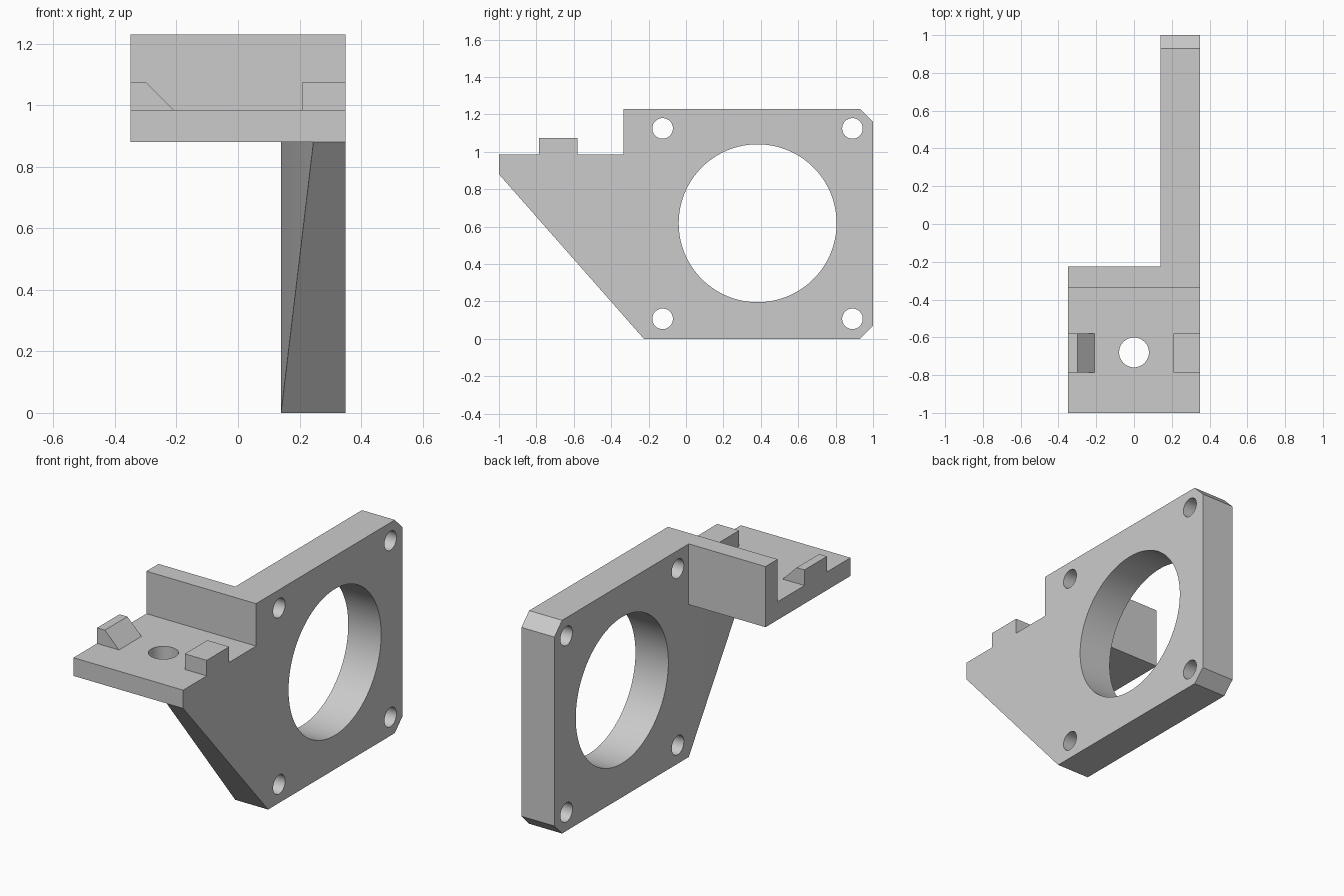
import bpy
import bmesh
import math
from mathutils import Matrix, Vector

cube = bpy.data.objects.get("Cube")
if cube:
    bpy.data.objects.remove(cube, do_unlink=True)

# Single plain grey material
grey = bpy.data.materials.new("plain grey")
grey.use_nodes = True
color = (0.6, 0.6, 0.6, 1)
grey.diffuse_color = color
grey.node_tree.nodes["Principled BSDF"].inputs["Base Color"].default_value = color

X_IN, X_OUT = 0.14, 0.35      # mounting plate thickness range
Y_WALL = -0.225               # back of the upright wall
Z_SHELF, Z_TOP = 0.88, 1.23


def add_object(name, bm):
    bmesh.ops.recalc_face_normals(bm, faces=bm.faces)
    mesh = bpy.data.meshes.new(name)
    bm.to_mesh(mesh)
    bm.free()
    mesh.materials.append(grey)
    obj = bpy.data.objects.new(name, mesh)
    bpy.context.collection.objects.link(obj)
    return obj


def prism(name, outline, start, end, axis):
    """Extrude an outline along x (points are y, z) or y (points are x, z)."""
    bm = bmesh.new()
    place = (lambda p: (start, *p)) if axis == "x" else (lambda p: (p[0], start, p[1]))
    face = bm.faces.new([bm.verts.new(place(p)) for p in outline])
    moved = bmesh.ops.extrude_face_region(bm, geom=[face])["geom"]
    step = Vector((end - start, 0, 0) if axis == "x" else (0, end - start, 0))
    bmesh.ops.translate(bm, vec=step, verts=[v for v in moved if isinstance(v, bmesh.types.BMVert)])
    return add_object(name, bm)


def drill(name, center, radius, axis, segments):
    bm = bmesh.new()
    turn = Matrix.Rotation(math.pi / 2, 4, "Y") if axis == "x" else Matrix()
    bmesh.ops.create_cone(bm, cap_ends=True, segments=segments, radius1=radius, radius2=radius,
                          depth=0.4, matrix=Matrix.Translation(center) @ turn)
    obj = add_object(name, bm)
    obj.hide_render = True
    return obj


def combine(target, tool, operation):
    mod = target.modifiers.new(operation.lower(), "BOOLEAN")
    mod.operation = operation
    mod.solver = "EXACT"
    mod.object = tool
    bpy.context.view_layer.objects.active = target
    bpy.ops.object.modifier_apply(modifier=mod.name)
    bpy.data.objects.remove(tool, do_unlink=True)


# Square mounting plate with two chamfered rear corners
bracket = prism("motor_bracket", [
    (Y_WALL, 0), (0.93, 0), (1, 0.07), (1, 1.16), (0.93, Z_TOP), (Y_WALL, Z_TOP)],
    X_IN, X_OUT, "x")

# Shelf with upright wall
shelf = prism("shelf", [
    (-1, Z_SHELF), (Y_WALL, Z_SHELF), (Y_WALL, Z_TOP), (-0.335, Z_TOP),
    (-0.335, 0.985), (-1, 0.985)], -X_OUT, X_OUT, "x")

# Gusset below the shelf, thinning towards the front
bm = bmesh.new()
for y, z, x in ((-1, Z_SHELF, 0.245), (Y_WALL, 0, X_IN), (Y_WALL, Z_SHELF, X_IN)):
    bm.verts.new((x, y, z))
    bm.verts.new((X_OUT, y, z))
bmesh.ops.convex_hull(bm, input=bm.verts)
gusset = add_object("gusset", bm)

# Locating lugs on the shelf: one ramped, one square
ramp_lug = prism("ramp_lug", [
    (-X_OUT, 0.92), (-0.21, 0.92), (-0.21, 0.985), (-0.30, 1.075), (-X_OUT, 1.075)],
    -0.785, -0.58, "y")
square_lug = prism("square_lug", [
    (0.21, 0.92), (X_OUT, 0.92), (X_OUT, 1.075), (0.21, 1.075)], -0.785, -0.58, "y")

for part in (shelf, gusset, ramp_lug, square_lug):
    combine(bracket, part, "UNION")

# Large bore, four corner screw holes and the shelf hole
x_mid = (X_IN + X_OUT) / 2
combine(bracket, drill("bore", (x_mid, 0.383, 0.618), 0.422, "x", 128), "DIFFERENCE")
for y in (-0.125, 0.89):
    for z in (0.107, 1.125):
        combine(bracket, drill("screw_hole", (x_mid, y, z), 0.055, "x", 48), "DIFFERENCE")
combine(bracket, drill("shelf_hole", (0, -0.68, 0.93), 0.079, "z", 48), "DIFFERENCE")

# Smooth bores, crisp edges
bpy.ops.object.select_all(action="DESELECT")
bracket.select_set(True)
bpy.context.view_layer.objects.active = bracket
bpy.ops.object.shade_smooth_by_angle(angle=math.radians(25))
